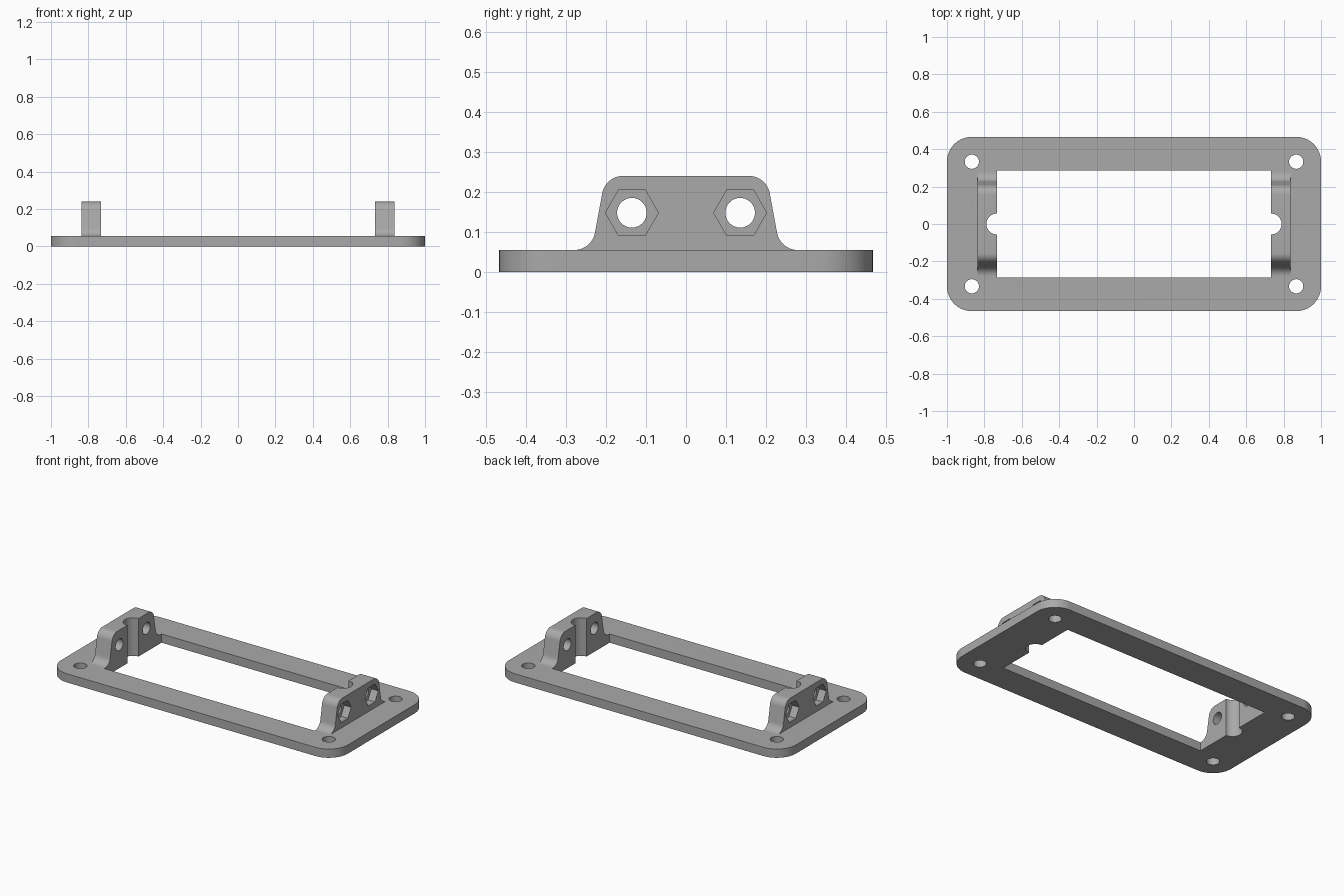
import bpy, bmesh, math
from mathutils import Vector

if "Cube" in bpy.data.objects:
    bpy.data.objects.remove(bpy.data.objects["Cube"])

grey = bpy.data.materials.new("plain grey")
grey.diffuse_color = (0.40, 0.40, 0.40, 1)
grey.use_nodes = True
grey.node_tree.nodes["Principled BSDF"].inputs["Base Color"].default_value = grey.diffuse_color

PLATE_H = 0.055
WIN_X, WIN_Y = 0.733, 0.285


def rounded(points, steps=12):
    """Closed outline from (a, b, radius) corners, each radius filleted."""
    out = []
    n = len(points)
    for i, (a, b, r) in enumerate(points):
        p = Vector((a, b))
        if r == 0:
            out.append(p)
            continue
        u = (Vector(points[i - 1][:2]) - p).normalized()
        v = (Vector(points[(i + 1) % n][:2]) - p).normalized()
        half = u.angle(v) / 2
        centre = p + (u + v).normalized() * r / math.sin(half)
        start = p + u * r / math.tan(half) - centre
        end = p + v * r / math.tan(half) - centre
        sweep = math.atan2(start.x * end.y - start.y * end.x, start.dot(end))
        for k in range(steps + 1):
            t = sweep * k / steps
            c, s = math.cos(t), math.sin(t)
            out.append(centre + Vector((start.x * c - start.y * s, start.x * s + start.y * c)))
    return out


def ngon(a, b, r, sides):
    return [Vector((a + r * math.cos(2 * math.pi * k / sides),
                    b + r * math.sin(2 * math.pi * k / sides))) for k in range(sides)]


def prism(name, outline, lo, hi, axis="z"):
    """Extrude an outline along z (outline in xy) or along x (outline in yz)."""
    place = (lambda p, d: (p.x, p.y, d)) if axis == "z" else (lambda p, d: (d, p.x, p.y))
    bm = bmesh.new()
    face = bm.faces.new([bm.verts.new(place(p, lo)) for p in outline])
    ext = bmesh.ops.extrude_face_region(bm, geom=[face])
    step = (0, 0, hi - lo) if axis == "z" else (hi - lo, 0, 0)
    bmesh.ops.translate(bm, vec=step, verts=[g for g in ext["geom"] if isinstance(g, bmesh.types.BMVert)])
    bmesh.ops.recalc_face_normals(bm, faces=bm.faces)
    mesh = bpy.data.meshes.new(name)
    bm.to_mesh(mesh)
    bm.free()
    mesh.materials.append(grey)
    ob = bpy.data.objects.new(name, mesh)
    bpy.context.collection.objects.link(ob)
    return ob


def combine(target, tool, operation):
    mod = target.modifiers.new("combine", "BOOLEAN")
    mod.operation, mod.solver, mod.object = operation, "EXACT", tool
    bpy.context.view_layer.objects.active = target
    bpy.ops.object.modifier_apply(modifier=mod.name)
    bpy.data.objects.remove(tool)


# Base plate with rounded corners
X, Y, R = 1.0, 0.466, 0.133
frame = prism("mounting_frame", rounded([(X, Y, R), (-X, Y, R), (-X, -Y, R), (X, -Y, R)], 16), 0, PLATE_H)

# Central window
w = [Vector(p) for p in ((WIN_X, WIN_Y), (-WIN_X, WIN_Y), (-WIN_X, -WIN_Y), (WIN_X, -WIN_Y))]
combine(frame, prism("window_cutter", w, -0.1, 0.2), "DIFFERENCE")

# Corner screw holes
for sx in (-1, 1):
    for sy in (-1, 1):
        hole = ngon(sx * 0.867, sy * 0.333, 0.038, 32)
        combine(frame, prism("screw_hole_cutter", hole, -0.1, 0.2), "DIFFERENCE")

# Upright brackets with flared feet
profile = rounded([(0.279, PLATE_H, 0), (0.235, PLATE_H + 1e-5, 0.053), (0.201, 0.24, 0.053),
                   (-0.201, 0.24, 0.053), (-0.235, PLATE_H + 1e-5, 0.053), (-0.279, PLATE_H, 0)])
# the foot continues down into the plate
profile += [Vector((-0.279, 0.02)), Vector((0.279, 0.02))]
for s in (-1, 1):
    bracket = prism("bracket", profile, s * WIN_X, s * 0.838, "x")
    for y in (-0.135, 0.135):
        # through hole and outer hexagonal nut pocket
        combine(bracket, prism("bolt_hole_cutter", ngon(y, 0.148, 0.037, 32), s * 0.6, s * 0.95, "x"), "DIFFERENCE")
        combine(bracket, prism("nut_pocket_cutter", ngon(y, 0.148, 0.066, 6), s * 0.79, s * 0.95, "x"), "DIFFERENCE")
    combine(frame, bracket, "UNION")
    # Half-round vertical groove in the inner face
    combine(frame, prism("groove_cutter", ngon(s * WIN_X, 0, 0.056, 40), -0.1, 0.4), "DIFFERENCE")

# Smooth curved walls, keep the edges sharp
bpy.ops.object.select_all(action="DESELECT")
frame.select_set(True)
bpy.context.view_layer.objects.active = frame
bpy.ops.object.shade_smooth_by_angle(angle=math.radians(30))
